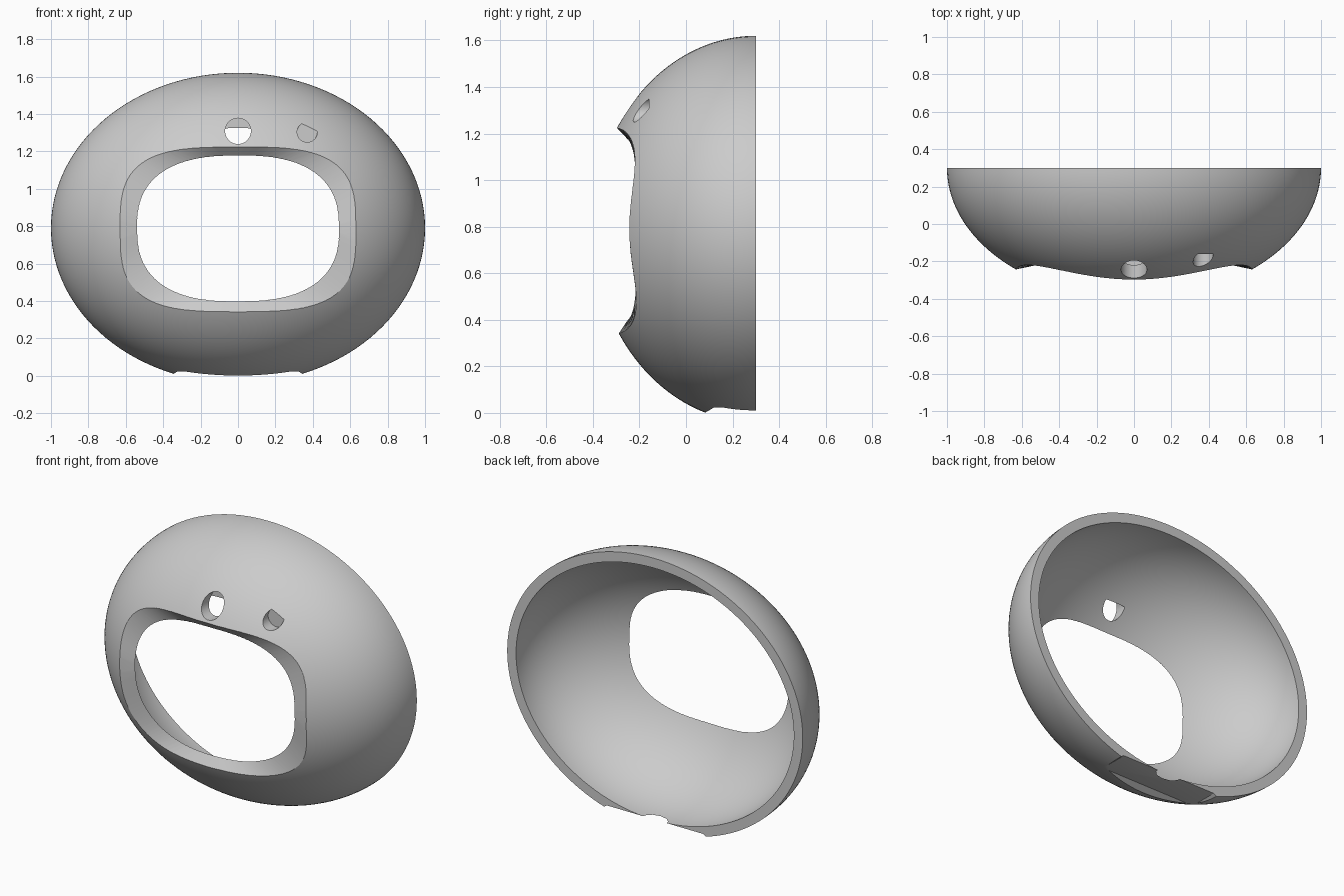
import bpy, bmesh
from math import sin, cos, pi, radians
from mathutils import Vector, Matrix

if "Cube" in bpy.data.objects:
    bpy.data.objects.remove(bpy.data.objects["Cube"])

MID_Z, RIM_Y = 0.79, 0.30
OUTER = Vector((1.0, 0.70, 0.83))
INNER = OUTER - Vector((0.06, 0.06, 0.06))

grey = bpy.data.materials.new("light_grey")
grey.use_nodes = True
grey.diffuse_color = (0.6, 0.6, 0.6, 1)
grey.node_tree.nodes["Principled BSDF"].inputs["Base Color"].default_value = (0.6, 0.6, 0.6, 1)


def add_object(name, bm):
    bmesh.ops.recalc_face_normals(bm, faces=bm.faces)
    mesh = bpy.data.meshes.new(name)
    bm.to_mesh(mesh)
    bm.free()
    obj = bpy.data.objects.new(name, mesh)
    bpy.context.collection.objects.link(obj)
    mesh.materials.append(grey)
    return obj


def bridge(bm, a, b):
    for i in range(len(a)):
        j = (i + 1) % len(a)
        bm.faces.new((a[i], a[j], b[j], b[i]))


def dome_ring(bm, size, lat, n=128):
    turns = [2 * pi * i / n for i in range(n)]
    return [bm.verts.new((size.x * cos(lat) * cos(t), RIM_Y - size.y * sin(lat),
                          MID_Z + size.z * cos(lat) * sin(t))) for t in turns]


# Half-ellipsoid shell: outer skin, inner skin and flat back rim
bm = bmesh.new()
lats = [radians(80) * i / 40 for i in range(41)]
rings = [dome_ring(bm, OUTER, a) for a in lats]
rings += [dome_ring(bm, INNER, a) for a in reversed(lats)]
for k, ring in enumerate(rings):
    bridge(bm, ring, rings[(k + 1) % len(rings)])
shell = add_object("domed_shell", bm)


def outline_point(t, half_w, half_h, mid, power, size):
    """Point of a rounded outline, projected onto an ellipsoid skin."""
    c, s = cos(t), sin(t)
    x = half_w * abs(c) ** (2 / power) * (1 if c > 0 else -1)
    z = mid + half_h * abs(s) ** (2 / power) * (1 if s > 0 else -1)
    depth = 1 - (x / size.x) ** 2 - ((z - MID_Z) / size.z) ** 2
    return Vector((x, RIM_Y - size.y * depth ** 0.5, z))


# Flared opening cutter, ruled between the two rounded outlines
bm = bmesh.new()
front, back = [], []
for i in range(120):
    t = 2 * pi * (i + 0.5) / 120
    o = outline_point(t, 0.63, 0.44, 0.783, 3.3, OUTER)
    p = outline_point(t, 0.54, 0.39, 0.788, 2.55, INNER)
    front.append(bm.verts.new(p + (o - p) * 1.4))
    back.append(bm.verts.new(p + (o - p) * -0.4))
bridge(bm, front, back)
for ring, y in ((front, -0.7), (back, 0.1)):
    tip = bm.verts.new((0, y, MID_Z))
    for i in range(len(ring)):
        bm.faces.new((ring[i], ring[(i + 1) % len(ring)], tip))
cutters = [add_object("opening_cutter", bm)]

# Round sensor holes, bored straight back to one depth
for name, x, z, r in (("centre_hole_cutter", 0, 1.308, 0.069), ("side_hole_cutter", 0.37, 1.303, 0.054)):
    bm = bmesh.new()
    place = Matrix.Translation((x, -0.48, z)) @ Matrix.Rotation(pi / 2, 4, "X")
    bmesh.ops.create_cone(bm, cap_ends=True, segments=48, radius1=r, radius2=r,
                          depth=0.64, matrix=place)
    cutters.append(add_object(name, bm))

# Flat foot under the shell, with sloping edges
bm = bmesh.new()
bmesh.ops.create_cube(bm, size=2)
for v in bm.verts:
    low = v.co.z < 0
    v.co.x *= 0.51 if low else 0.325
    v.co.y = 0.6 if v.co.y > 0 else (-0.09 if low else 0.12)
    v.co.z = -0.1 if low else 0.023
cutters.append(add_object("foot_cutter", bm))

bpy.context.view_layer.objects.active = shell
shell.select_set(True)
for cutter in cutters:
    mod = shell.modifiers.new(cutter.name, "BOOLEAN")
    mod.operation, mod.solver, mod.object = "DIFFERENCE", "EXACT", cutter
    bpy.ops.object.modifier_apply(modifier=mod.name)
    bpy.data.objects.remove(cutter)

bpy.ops.object.shade_smooth_by_angle(angle=radians(30))
